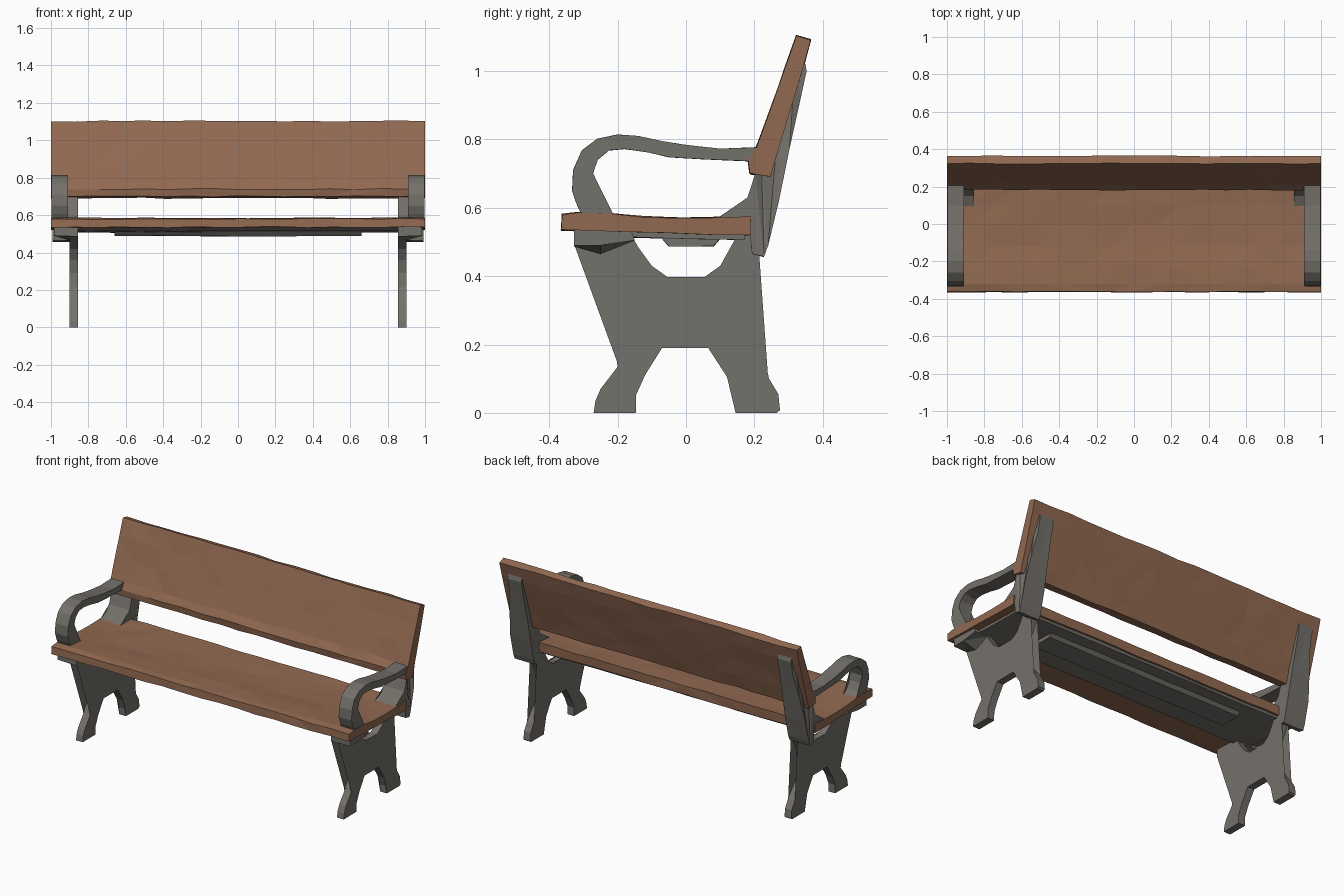
import bpy, bmesh, random
from mathutils import Vector

random.seed(4)


def material(name, rgb):
    m = bpy.data.materials.new(name)
    m.diffuse_color = (*rgb, 1)
    return m


WOOD = material("brown wood", (0.285, 0.142, 0.083))
IRON = material("grey iron", (0.175, 0.164, 0.145))


def extrude_x(name, profile, xs, mat, jitter=0.0, mirror=False, warp=None):
    """Loft a (y, z) profile through stations along x, with hand-hewn facets."""
    bm = bmesh.new()
    rings = []
    for i, x in enumerate(xs):
        ring = []
        for y, z in profile:
            end = i in (0, len(xs) - 1)
            j = jitter * (0.4 if end else 1)
            dx = 0 if end else random.uniform(-3, 3) * jitter
            p = Vector((x + dx, y + random.uniform(-j, j) * 0.6, z + random.uniform(-j, j)))
            ring.append(bm.verts.new(warp(p) if warp else p))
        rings.append(ring)
    n = len(profile)
    for a, b in zip(rings, rings[1:]):
        for k in range(n):
            bm.faces.new((a[k], a[(k + 1) % n], b[(k + 1) % n], b[k]))
    bm.faces.new(rings[0])
    bm.faces.new(rings[-1])
    bmesh.ops.triangulate(bm, faces=bm.faces[:])
    bmesh.ops.recalc_face_normals(bm, faces=bm.faces[:])
    me = bpy.data.meshes.new(name)
    bm.to_mesh(me)
    bm.free()
    me.materials.append(mat)
    ob = bpy.data.objects.new(name, me)
    bpy.context.collection.objects.link(ob)
    if mirror:
        ob.modifiers.new("mirror", 'MIRROR').use_axis = (True, False, False)
    return ob


def stations(half, n):
    return [-half + 2 * half * i / n for i in range(n + 1)]


# Dished seat plank
extrude_x("seat", [
    (-0.365, 0.535), (-0.362, 0.58), (-0.32, 0.585), (-0.22, 0.582), (-0.12, 0.573),
    (0.0, 0.569), (0.10, 0.572), (0.19, 0.575), (0.188, 0.52), (0.08, 0.522),
    (-0.05, 0.526), (-0.2, 0.531)], stations(1.0, 16), WOOD, 0.003)

# Leaning backrest plank
extrude_x("backrest", [
    (0.187, 0.70), (0.182, 0.74), (0.207, 0.78), (0.247, 0.89), (0.287, 1.0),
    (0.323, 1.102), (0.364, 1.09), (0.34, 1.0), (0.307, 0.89), (0.274, 0.78),
    (0.246, 0.69)], stations(1.0, 16), WOOD, 0.004)

# Iron tray and central rib under the seat
extrude_x("seat_underplate", [
    (-0.22, 0.535), (-0.19, 0.515), (-0.05, 0.511), (0.07, 0.508), (0.17, 0.507), (0.18, 0.53)],
    stations(0.95, 12), IRON, 0.002)
extrude_x("under_rib", [
    (-0.075, 0.515), (-0.05, 0.488), (0.08, 0.487), (0.105, 0.515)],
    stations(0.66, 6), IRON, 0.002)

# X-shaped iron leg plates
extrude_x("leg", [
    (-0.27, 0.0), (-0.265, 0.035), (-0.25, 0.07), (-0.2, 0.135), (-0.157, 0.215),
    (-0.15, 0.29), (-0.165, 0.36), (-0.2, 0.42), (-0.25, 0.462), (-0.325, 0.487),
    (-0.328, 0.535), (-0.165, 0.53), (-0.14, 0.485), (-0.1, 0.43), (-0.055, 0.398),
    (0.0, 0.39), (0.055, 0.398), (0.1, 0.43), (0.15, 0.52), (0.21, 0.52),
    (0.205, 0.46), (0.165, 0.38), (0.147, 0.27), (0.17, 0.19), (0.24, 0.105),
    (0.27, 0.055), (0.275, 0.008), (0.265, 0.0), (0.145, 0.0), (0.143, 0.045),
    (0.12, 0.105), (0.065, 0.19), (-0.07, 0.19), (-0.12, 0.11), (-0.147, 0.05),
    (-0.147, 0.0)], [0.855, 0.9], IRON, 0.0, True)

# Flared pads joining the front of the legs to the seat
extrude_x("leg_pad", [
    (-0.328, 0.487), (-0.328, 0.54), (-0.16, 0.535), (-0.15, 0.505), (-0.25, 0.465)],
    [0.855, 0.9, 0.985], IRON, 0.0, True,
    lambda p: Vector((p.x, p.y, max(p.z, 0.49 if p.x > 0.95 else 0))))


# Rear uprights, wide at the seat and narrow at the top
def taper(p):
    t = min(1, max(0, (p.z - 0.7) / 0.15))
    return Vector((0.855 + (p.x - 0.855) * (1 - 0.33 * t) + 0.005 * t, p.y, p.z))


extrude_x("back_upright", [
    (0.193, 0.465), (0.186, 0.53), (0.09, 0.568), (0.15, 0.595), (0.18, 0.63),
    (0.203, 0.70), (0.22, 0.75), (0.275, 0.9), (0.32, 1.02), (0.345, 1.035),
    (0.353, 1.0), (0.335, 0.92), (0.302, 0.77), (0.272, 0.62), (0.24, 0.49), (0.228, 0.457)],
    [0.855, 0.925, 0.993], IRON, 0.002, True, taper)

# Looped armrests
extrude_x("armrest", [
    (0.215, 0.777), (0.1, 0.773), (0.0, 0.784), (-0.07, 0.795), (-0.14, 0.81),
    (-0.2, 0.814), (-0.26, 0.802), (-0.305, 0.768), (-0.33, 0.71), (-0.333, 0.65),
    (-0.318, 0.605), (-0.30, 0.57), (-0.21, 0.575), (-0.245, 0.602), (-0.27, 0.645),
    (-0.276, 0.69), (-0.258, 0.74), (-0.225, 0.768), (-0.18, 0.772), (-0.11, 0.762),
    (-0.05, 0.748), (0.05, 0.742), (0.215, 0.735)],
    [0.91, 0.955, 0.997], IRON, 0.001, True)
